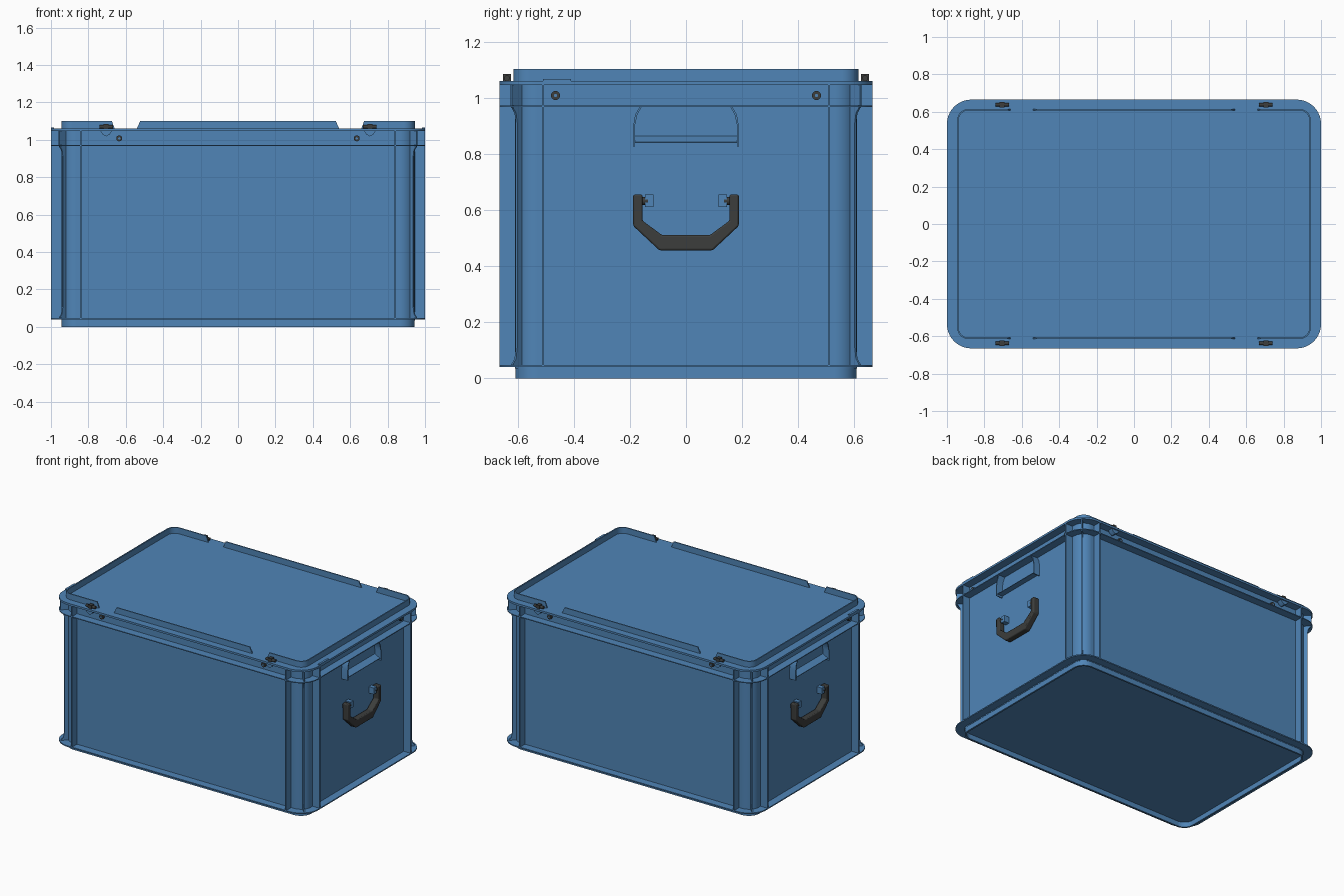
import bpy, bmesh, math
from mathutils import Vector

if "Cube" in bpy.data.objects:
    bpy.data.objects.remove(bpy.data.objects["Cube"])


def material(name, color):
    m = bpy.data.materials.new(name)
    m.diffuse_color = color
    m.use_nodes = True
    m.node_tree.nodes["Principled BSDF"].inputs["Base Color"].default_value = m.diffuse_color
    return m


BLUE = material("blue_plastic", (0.08, 0.235, 0.475, 1))
DARK = material("dark_plastic", (0.045, 0.047, 0.045, 1))


def finish(name, bm, mat):
    bmesh.ops.recalc_face_normals(bm, faces=bm.faces)
    me = bpy.data.meshes.new(name)
    bm.to_mesh(me)
    bm.free()
    me.materials.append(mat)
    ob = bpy.data.objects.new(name, me)
    bpy.context.collection.objects.link(ob)
    return ob


def prism(name, poly, axis, a, b, mat=BLUE):
    """Extrude a 2D outline along an axis; the outline uses the other two axes in order."""
    bm = bmesh.new()
    ends = []
    for t in (a, b):
        pts = [list(p) for p in poly]
        for p in pts:
            p.insert("xyz".index(axis), t)
        ends.append([bm.verts.new(p) for p in pts])
    n = len(poly)
    for end in ends:
        bm.faces.new(end)
    for i in range(n):
        j = (i + 1) % n
        bm.faces.new((ends[0][i], ends[0][j], ends[1][j], ends[1][i]))
    return finish(name, bm, mat)


def box(name, x, y, z, mat=BLUE):
    return prism(name, [(x[0], y[0]), (x[1], y[0]), (x[1], y[1]), (x[0], y[1])], "z", *z, mat)


def arc(cx, cy, r, a0, n=10):
    return [(cx + r * math.cos(math.radians(a0 + 90 * i / n)),
             cy + r * math.sin(math.radians(a0 + 90 * i / n))) for i in range(n + 1)]


def rounded(hx, hy, r):
    x, y = hx - r, hy - r
    return arc(x, y, r, 0) + arc(-x, y, r, 90) + arc(-x, -y, r, 180) + arc(x, -y, r, 270)


def cylinder(name, centre, radius, depth, direction, mat=DARK, seg=20):
    bm = bmesh.new()
    bmesh.ops.create_cone(bm, cap_ends=True, segments=seg, radius1=radius, radius2=radius, depth=depth)
    rot = Vector(direction).to_track_quat("Z", "Y")
    for v in bm.verts:
        v.co = rot @ v.co + Vector(centre)
    return finish(name, bm, mat)


def lip(name, outer, inner, tops, z0, closed=False):
    """Thin upright wall along a path, with a top height for every point."""
    bm = bmesh.new()
    rows = [[bm.verts.new(c) for c in ((*o, z0), (*o, t), (*i, t), (*i, z0))]
            for o, i, t in zip(outer, inner, tops)]
    for p, q in zip(rows, rows[1:] + (rows[:1] if closed else [])):
        for k in range(4):
            bm.faces.new((p[k], p[(k + 1) % 4], q[(k + 1) % 4], q[k]))
    if not closed:
        bm.faces.new(rows[0])
        bm.faces.new(rows[-1])
    finish(name, bm, BLUE)


# Main tub, hollow foot ring and the thin flanges around it
CX, CY = 0.945, 0.61
prism("tub_walls", rounded(CX, CY, 0.08), "z", 0.035, 1.05)
ring = rounded(CX - 0.002, CY - 0.002, 0.08)
lip("foot_ring", ring, rounded(CX - 0.014, CY - 0.014, 0.068), [0.04] * len(ring), 0.0, closed=True)
for name, z0, z1 in (("bottom_flange", 0.04, 0.048), ("rim_flange", 0.967, 0.973), ("lid_plate", 1.046, 1.06)):
    prism(name, rounded(1.0, 0.665, 0.13), "z", z0, z1)

# Upright ribs beside each corner, and a fin on each corner with flared ends
for sx in (-1, 1):
    for sy in (-1, 1):
        box("long_side_rib", (sx * 0.836, sx * 0.844), (sy * 0.6, sy * 0.665), (0.045, 1.05))
        box("short_side_rib", (sx * 0.93, sx * 1.0), (sy * 0.506, sy * 0.514), (0.045, 1.05))
        fin = prism("corner_fin", [(-0.03, 0.045), (0.05, 0.045), (0.03, 0.07), (0.024, 0.11), (0.024, 0.91),
                                   (0.03, 0.945), (0.05, 0.97), (0.05, 1.05), (-0.03, 1.05)], "y", -0.004, 0.004)
        fin.location = (sx * 0.922, sy * 0.587, 0)
        fin.rotation_euler.z = math.atan2(sy, sx)

# Raised lip on the lid: two end runs and two straight runs, with sloped ends
TOP, BASE, T = 1.102, 1.055, 0.008


def end_run(inset):
    hx, hy, r = CX - inset, 0.615 - inset, 0.06 - inset
    return ([(0.66, -hy), (0.675, -hy)] + arc(hx - r, r - hy, r, 270)
            + arc(hx - r, hy - r, r, 0) + [(0.675, hy), (0.66, hy)])


for s in (-1, 1):
    out, inn = ([(s * x, y) for x, y in end_run(d)] for d in (0, T))
    lip("lid_end_lip", out, inn, [1.062] + [TOP] * (len(out) - 2) + [1.062], BASE)
    xs = (-0.54, -0.522, 0.522, 0.54)
    lip("lid_long_lip", [(x, s * 0.615) for x in xs], [(x, s * (0.615 - T)) for x in xs],
        (1.062, TOP, TOP, 1.062), BASE)
    # Small tab on the lid edge
    box("lid_tab", (s * 0.985, s * 1.0), (-0.51, -0.41), (1.055, 1.067))

# Latches on the lid edge and screws below the rim, on all sides
for sx in (-1, 1):
    for sy in (-1, 1):
        x, y = sx * 0.705, sy * 0.638
        prism("latch_body", [(x - 0.035, 1.055), (x - 0.02, 1.03), (x, 1.018), (x + 0.02, 1.03), (x + 0.035, 1.055)],
              "y", y - 0.018, y + 0.018)
        cylinder("latch_pin", (x, y, 1.07), 0.01, 0.072, (1, 0, 0))
        box("latch_clip", (x - 0.013, x + 0.013), (y - 0.014, y + 0.014), (1.055, 1.084), DARK)
        for r, d, mat in ((0.016, 0.03, DARK), (0.006, 0.034, BLUE)):
            cylinder("long_side_screw", (sx * 0.635, sy * 0.61, 1.008), r, d, (0, 1, 0), mat)
            cylinder("short_side_screw", (sx * 0.945, sy * 0.465, 1.008), r, d, (1, 0, 0), mat)

# Finger grip and swinging handle on both short sides
GRIP = [(0.188, 0.826), (0.188, 0.9), (0.181, 0.94), (0.165, 0.968),
        (0.158, 0.968), (0.174, 0.938), (0.182, 0.9), (0.182, 0.826)]
HALF = [(0.188, 0.655), (0.188, 0.543), (0.095, 0.456)]
INNER = [(0.085, 0.51), (0.155, 0.562), (0.155, 0.655)]


def mirror(points):
    return [(-y, z) for y, z in reversed(points)]


for s in (-1, 1):
    for m in (-1, 1):
        prism("grip_cheek", [(m * y, z) for y, z in GRIP], "x", s * 0.94, s * 0.992)
        # Bracket that carries the handle, with its pivot pin
        box("handle_bracket", (s * 0.94, s * 0.985), (m * 0.115, m * 0.146), (0.61, 0.655))
        cylinder("handle_pivot", (s * 0.972, m * 0.15, 0.632), 0.014, 0.03, (0, 1, 0))
    prism("grip_ledge", [(s * 0.94, 0.838), (s * 0.985, 0.838), (s * 0.985, 0.842), (s * 0.94, 0.866)],
          "y", -0.184, 0.184)
    handle = prism("carry_handle", HALF + mirror(HALF) + mirror(INNER) + INNER, "x", s * 0.95, s * 0.994, DARK)
    bev = handle.modifiers.new("soft_edges", "BEVEL")
    bev.width, bev.segments = 0.006, 2

# Smooth the curved parts, keeping edges sharp and big panels evenly flat
bpy.ops.object.select_all(action="SELECT")
bpy.context.view_layer.objects.active = bpy.context.scene.objects[0]
bpy.ops.object.shade_smooth_by_angle(angle=math.radians(30))
for ob in bpy.context.scene.objects:
    wn = ob.modifiers.new("flat_panels", "WEIGHTED_NORMAL")
    wn.keep_sharp = True
